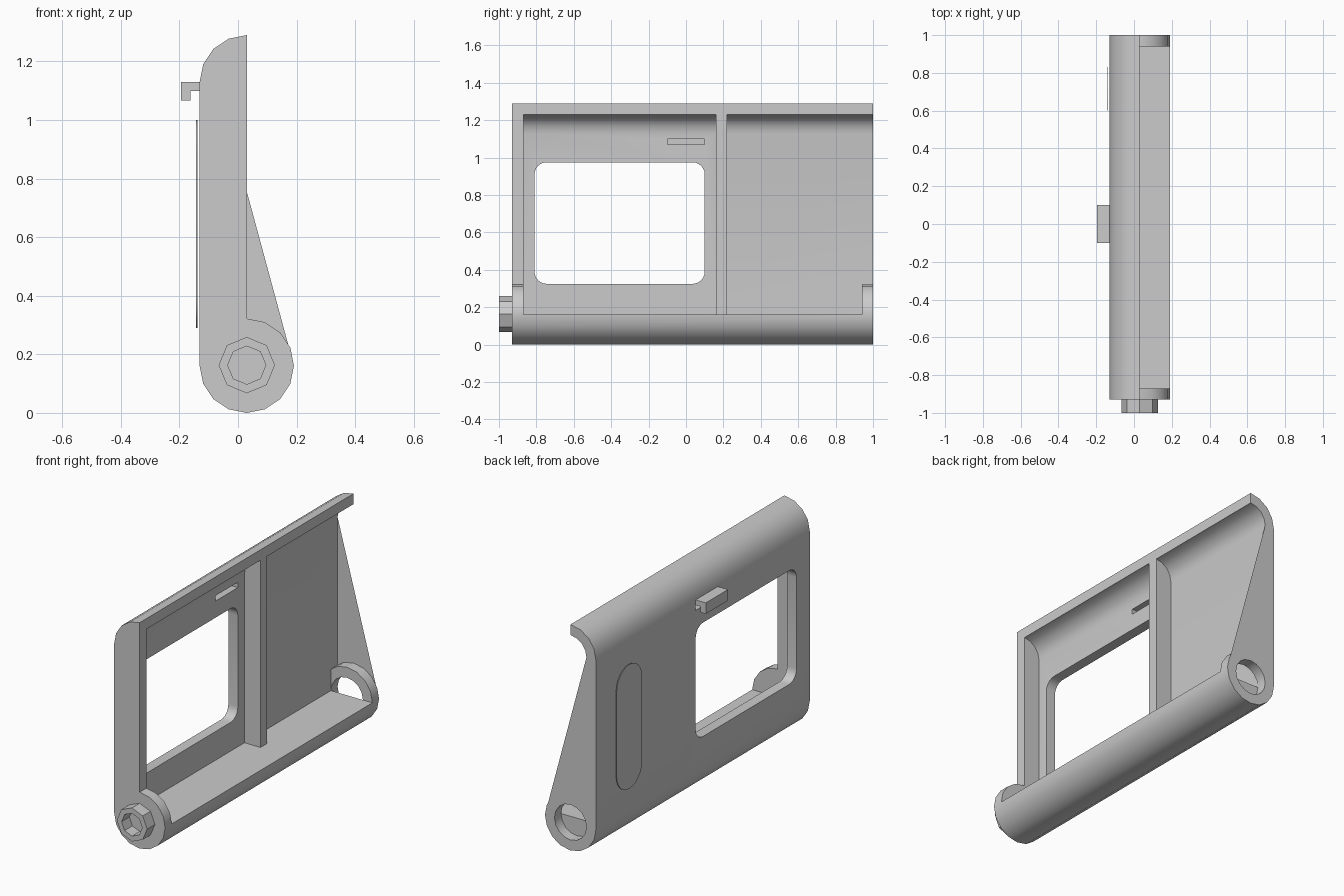
import bpy
import bmesh
from math import sin, cos, pi, radians

cube = bpy.data.objects.get("Cube")
if cube:
    bpy.data.objects.remove(cube, do_unlink=True)

grey = bpy.data.materials.new("plain grey")
grey.use_nodes = True
COLOUR = (0.6, 0.6, 0.6, 1)
grey.diffuse_color = COLOUR
grey.node_tree.nodes["Principled BSDF"].inputs["Base Color"].default_value = COLOUR

R = 0.161            # outer radius of the rounded top and bottom
T = 0.06             # wall thickness
CX, TOP = 0.03, 1.129  # axis x, height of the upper arc centre
BACK = CX - R
INNER = BACK + T


def arc(cx, cz, r, start, end, steps):
    angles = [radians(start + (end - start) * i / steps) for i in range(steps + 1)]
    return [(cx + r * cos(a), cz + r * sin(a)) for a in angles]


def rounded(u0, u1, v0, v1, r, steps):
    return (arc(u1 - r, v1 - r, r, 0, 90, steps) + arc(u0 + r, v1 - r, r, 90, 180, steps)
            + arc(u0 + r, v0 + r, r, 180, 270, steps) + arc(u1 - r, v0 + r, r, 270, 360, steps))


def prism(name, profile, start, end, axis="y"):
    """Extrude an (x, z) profile along y, or a (y, z) profile along x."""
    bm = bmesh.new()
    place = (lambda u, v: (u, start, v)) if axis == "y" else (lambda u, v: (start, u, v))
    face = bm.faces.new([bm.verts.new(place(u, v)) for u, v in profile])
    moved = bmesh.ops.extrude_face_region(bm, geom=[face])["geom"]
    step = (0, end - start, 0) if axis == "y" else (end - start, 0, 0)
    bmesh.ops.translate(bm, vec=step, verts=[g for g in moved if isinstance(g, bmesh.types.BMVert)])
    bmesh.ops.remove_doubles(bm, verts=bm.verts, dist=1e-5)
    bmesh.ops.recalc_face_normals(bm, faces=bm.faces)
    mesh = bpy.data.meshes.new(name)
    bm.to_mesh(mesh)
    bm.free()
    mesh.materials.append(grey)
    obj = bpy.data.objects.new(name, mesh)
    bpy.context.collection.objects.link(obj)
    return obj


def combine(target, other, operation):
    mod = target.modifiers.new("combine", "BOOLEAN")
    mod.operation, mod.solver, mod.object = operation, "EXACT", other
    bpy.context.view_layer.objects.active = target
    bpy.ops.object.modifier_apply(modifier=mod.name)
    bpy.data.objects.remove(other, do_unlink=True)


def finish(obj):
    bm = bmesh.new()
    bm.from_mesh(obj.data)
    bmesh.ops.remove_doubles(bm, verts=bm.verts, dist=1e-5)
    bmesh.ops.dissolve_limit(bm, angle_limit=radians(0.5), verts=bm.verts, edges=bm.edges)
    bm.to_mesh(obj.data)
    bm.free()
    bpy.ops.object.select_all(action="DESELECT")
    obj.select_set(True)
    bpy.context.view_layer.objects.active = obj
    bpy.ops.object.shade_smooth_by_angle(angle=radians(30))


# Shell: thin wall with a curled top and a solid half-round base
top_outer = arc(CX, TOP, R, 90, 180, 4)
top_inner = arc(CX, TOP, R - T, 180, 90, 4)
base = arc(CX, R, R, 180, 360, 8)
shell = prism("door_shell", top_outer + base + [(INNER, R)] + top_inner, -0.93, 1)

# Front end wall with its full round foot, centre divider, rear ring
end_wall = prism("end_wall", top_outer + arc(CX, R, R, 180, 450, 12), -0.93, -0.87)
combine(shell, end_wall, "UNION")
divider = prism("divider", top_outer + [(BACK, R), (CX, R)], 0.16, 0.22)
combine(shell, divider, "UNION")
ring = prism("hinge_ring", arc(CX, R, R, 0, 360, 16)[:-1], 0.94, 1)
combine(shell, ring, "UNION")

# Openings: ring hole, rounded window, latch slot
hole = prism("hole", arc(CX, R, R - T, 0, 360, 16)[:-1], 0.94, 1.1)
combine(shell, hole, "DIFFERENCE")
window = prism("window", rounded(-0.81, 0.1, 0.325, 0.975, 0.065, 6), -0.3, 0, "x")
combine(shell, window, "DIFFERENCE")
slot = prism("slot", [(-0.1, 1.07), (0.1, 1.07), (0.1, 1.1), (-0.1, 1.1)], -0.3, 0, "x")
combine(shell, slot, "DIFFERENCE")
finish(shell)

# Hooked latch on the outside
hook = [(BACK, 1.13), (-0.195, 1.13), (-0.195, 1.067), (-0.163, 1.067), (-0.163, 1.1), (BACK, 1.1)]
finish(prism("latch_hook", hook, -0.1, 0.1))

# Octagonal hollow knob on the front end
knob = prism("knob", arc(CX, R + 0.002, 0.096, 0, 360, 8)[:-1], -1, -0.93)
bore = prism("bore", arc(CX, R + 0.002, 0.065, 0, 360, 8)[:-1], -1.1, -0.93)
combine(knob, bore, "DIFFERENCE")
finish(knob)

# Thin rounded plate on the outside
finish(prism("grip_plate", rounded(0.6, 0.83, 0.29, 1.0, 0.114, 6), -0.143, -0.139, "x"))
